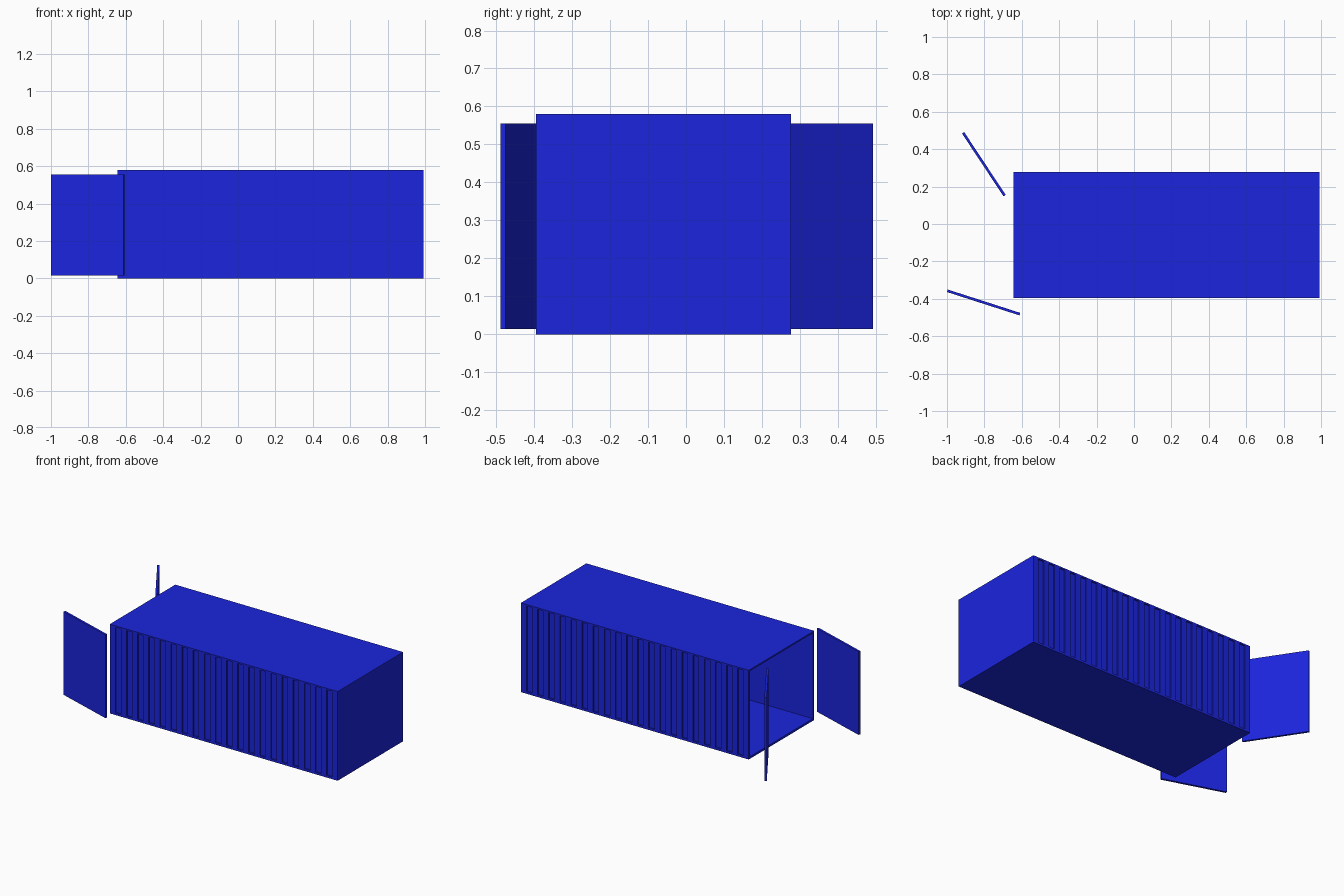
import bpy, bmesh, math
from mathutils import Matrix, Vector

if "Cube" in bpy.data.objects:
    bpy.data.objects.remove(bpy.data.objects["Cube"])

X0, X1 = -0.645, 0.993      # container length
Y0, Y1 = -0.395, 0.277      # container width
H, T = 0.58, 0.014          # height and panel thickness

blue = bpy.data.materials.new("blue_paint")
blue.diffuse_color = (0.011, 0.018, 0.72, 1)
blue.use_nodes = True
blue.node_tree.nodes["Principled BSDF"].inputs["Base Color"].default_value = blue.diffuse_color


def finish(name, bm):
    bmesh.ops.recalc_face_normals(bm, faces=bm.faces)
    me = bpy.data.meshes.new(name)
    bm.to_mesh(me)
    bm.free()
    me.materials.append(blue)
    ob = bpy.data.objects.new(name, me)
    bpy.context.collection.objects.link(ob)
    return ob


def box(name, lo, hi):
    lo, hi = Vector(lo), Vector(hi)
    bm = bmesh.new()
    bmesh.ops.create_cube(bm, size=1, matrix=Matrix.Translation((lo + hi) / 2)
                          @ Matrix.Diagonal((*(hi - lo), 1)))
    return finish(name, bm)


def ribbed_wall(name, y_out, inward, ribs=20, depth=0.008):
    # square-wave outside, flat inside, extruded upward
    step = (X1 - X0) / (2 * ribs + 1)
    pts = []
    for i in range(2 * ribs + 1):
        y = y_out + inward * depth * (i % 2)
        pts += [(X0 + i * step, y), (X0 + (i + 1) * step, y)]
    pts += [(X1, y_out + inward * T), (X0, y_out + inward * T)]
    bm = bmesh.new()
    face = bm.faces.new([bm.verts.new((x, y, T)) for x, y in pts])
    new = bmesh.ops.extrude_face_region(bm, geom=[face])["geom"]
    bmesh.ops.translate(bm, vec=(0, 0, H - 2 * T + 0.004),
                        verts=[v for v in new if isinstance(v, bmesh.types.BMVert)])
    return finish(name, bm)


def door(name, a, b):
    # free-standing panel whose plan runs from a to b
    a, b = Vector(a), Vector(b)
    d = b - a
    ob = box(name, (-d.length / 2, -0.007, 0.014), (d.length / 2, 0.007, 0.555))
    ob.location = (*((a + b) / 2), 0)
    ob.rotation_euler.z = math.atan2(d.y, d.x)
    return ob


# Container shell, open at the -x end
box("floor", (X0, Y0, 0), (X1, Y1, T))
box("roof", (X0, Y0, H - T + 0.004), (X1, Y1, H))
box("end_wall", (X1 - T, Y0 + T, T), (X1, Y1 - T, H - T + 0.004))
ribbed_wall("front_side_wall", Y0, 1)
ribbed_wall("back_side_wall", Y1, -1)

# Swung-open doors
door("back_door", (-0.692, 0.152), (-0.914, 0.488))
door("front_door", (-0.61, -0.482), (-0.998, -0.357))
